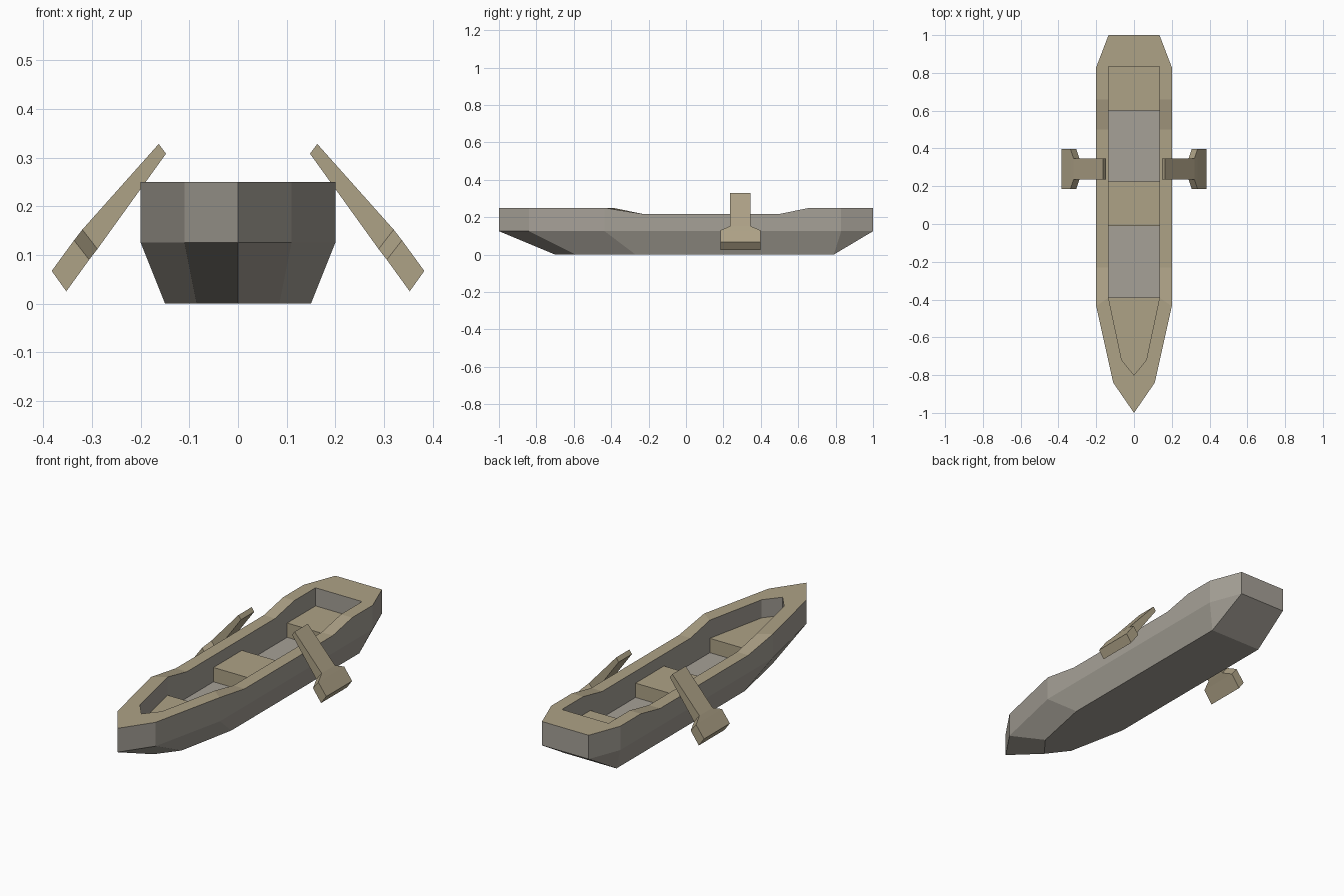
import bpy, bmesh

if "Cube" in bpy.data.objects:
    bpy.data.objects.remove(bpy.data.objects["Cube"])


def material(name, color):
    m = bpy.data.materials.new(name)
    m.diffuse_color = (*color, 1)
    m.use_nodes = True
    m.node_tree.nodes["Principled BSDF"].inputs["Base Color"].default_value = m.diffuse_color
    return m


GREY = material("weathered_hull", (0.38, 0.355, 0.31))
WOOD = material("tan_wood", (0.42, 0.36, 0.24))
FLOOR_Z, SEAT_Z = 0.08, 0.155


def finish(bm, name, mats):
    bmesh.ops.remove_doubles(bm, verts=bm.verts, dist=1e-4)
    bmesh.ops.recalc_face_normals(bm, faces=bm.faces)
    me = bpy.data.meshes.new(name)
    bm.to_mesh(me)
    bm.free()
    for m in mats:
        me.materials.append(m)
    ob = bpy.data.objects.new(name, me)
    bpy.context.collection.objects.link(ob)
    return ob


def full(half):
    """Mirror a bow-to-stern half outline into a closed one."""
    return half + [(-x, y) for x, y in reversed(half) if x > 0]


def loft(bm, rings, mats=None):
    """Skin closed rings and cap both ends."""
    loops = [[bm.verts.new(p) for p in r] for r in rings]
    n = len(loops[0])
    for k, (a, b) in enumerate(zip(loops, loops[1:])):
        for i in range(n):
            j = (i + 1) % n
            f = bm.faces.new((a[i], a[j], b[j], b[i]))
            f.material_index = mats[k] if mats else 0
    bm.faces.new(loops[0][::-1])
    bm.faces.new(loops[-1])


# Hull: bottom, chine, gunwale outside, gunwale inside, floor
YS = [-0.23, 0.5, 0.66]
outer = full([(0, -1), (.11, -.84), (.2, -.435)] + [(.2, y) for y in YS] + [(.2, .83), (.135, 1)])
bottom = full([(0, -.7), (.085, -.59), (.15, -.27)] + [(.15, y) for y in YS] + [(.15, .79)] * 2)
inner_half = [(0, -.8), (.065, -.72), (.135, -.39)]
inner = full(inner_half + [(.135, y) for y in YS] + [(.135, .835)] * 2)


def flat(outline, z):
    return [(x, y, z) for x, y in outline]


def sheer(outline):
    return [(x, y, 0.217 if -0.3 < y < 0.6 else 0.25) for x, y in outline]


bm = bmesh.new()
loft(bm, [flat(bottom, 0), flat(outer, .125), sheer(outer), sheer(inner), flat(inner, FLOOR_Z)],
     [0, 0, 1, 0])
finish(bm, "hull", [GREY, WOOD])

# Seats: solid benches standing on the floor
seats = {
    "bow_seat": full(inner_half),
    "middle_seat": full([(.135, -.01), (.135, .225)]),
    "stern_seat": full([(.135, .6), (.135, .835)]),
}
for name, outline in seats.items():
    bm = bmesh.new()
    loft(bm, [flat(outline, FLOOR_Z), flat(outline, SEAT_Z)])
    finish(bm, name, [WOOD])

# Oars: stations of (outer x, z), (inner x, z), half width
stations = [
    ((.163, .328), (.148, .308), .055),
    ((.320, .152), (.289, .112), .055),
    ((.337, .130), (.306, .090), .107),
    ((.383, .067), (.353, .025), .107),
]
OAR_Y = 0.291
for side, s in (("right", 1), ("left", -1)):
    bm = bmesh.new()
    loft(bm, [[(s * o[0], OAR_Y - w, o[1]), (s * o[0], OAR_Y + w, o[1]),
               (s * i[0], OAR_Y + w, i[1]), (s * i[0], OAR_Y - w, i[1])]
              for o, i, w in stations])
    finish(bm, side + "_oar", [WOOD])
